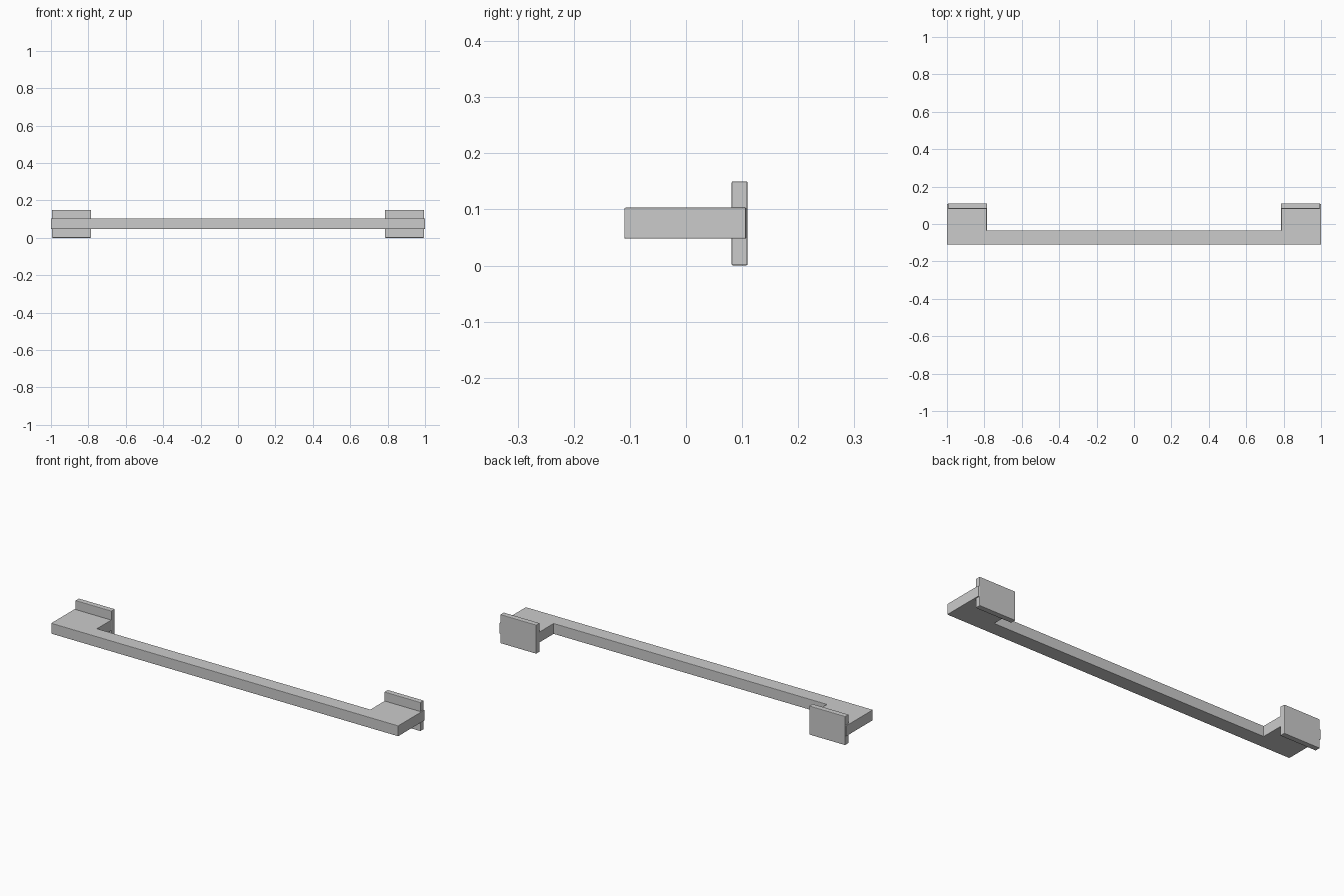
import bpy, bmesh

if "Cube" in bpy.data.objects:
    bpy.data.objects.remove(bpy.data.objects["Cube"])


def finish(name, bm, bevel):
    """Turn a bmesh into an object with softened edges."""
    bmesh.ops.recalc_face_normals(bm, faces=bm.faces)
    mesh = bpy.data.meshes.new(name)
    bm.to_mesh(mesh)
    bm.free()
    obj = bpy.data.objects.new(name, mesh)
    bpy.context.collection.objects.link(obj)
    mod = obj.modifiers.new("soft_edges", 'BEVEL')
    mod.width = bevel
    mod.segments = 2
    return obj


def extrude_outline(name, outline, z0, z1, bevel):
    """Extrude a plan outline from z0 to z1."""
    bm = bmesh.new()
    face = bm.faces.new([bm.verts.new((x, y, z0)) for x, y in outline])
    top = bmesh.ops.extrude_face_region(bm, geom=[face])["geom"]
    verts = [v for v in top if isinstance(v, bmesh.types.BMVert)]
    bmesh.ops.translate(bm, verts=verts, vec=(0, 0, z1 - z0))
    return finish(name, bm, bevel)


# U-shaped grip bar with returns toward the wall plates
half = [(1.0, -0.11), (1.0, 0.107), (0.787, 0.107), (0.787, -0.035)]
outline = half + [(-x, y) for x, y in reversed(half)]
extrude_outline("handle_bar", outline, 0.048, 0.103, 0.002)

# Mounting plates at both ends
for side, s in (("left", -1), ("right", 1)):
    plate = [(s * 0.786, 0.081), (s * 0.994, 0.081),
             (s * 0.994, 0.11), (s * 0.786, 0.11)]
    extrude_outline(side + "_mounting_plate", plate, 0.0, 0.15, 0.003)
